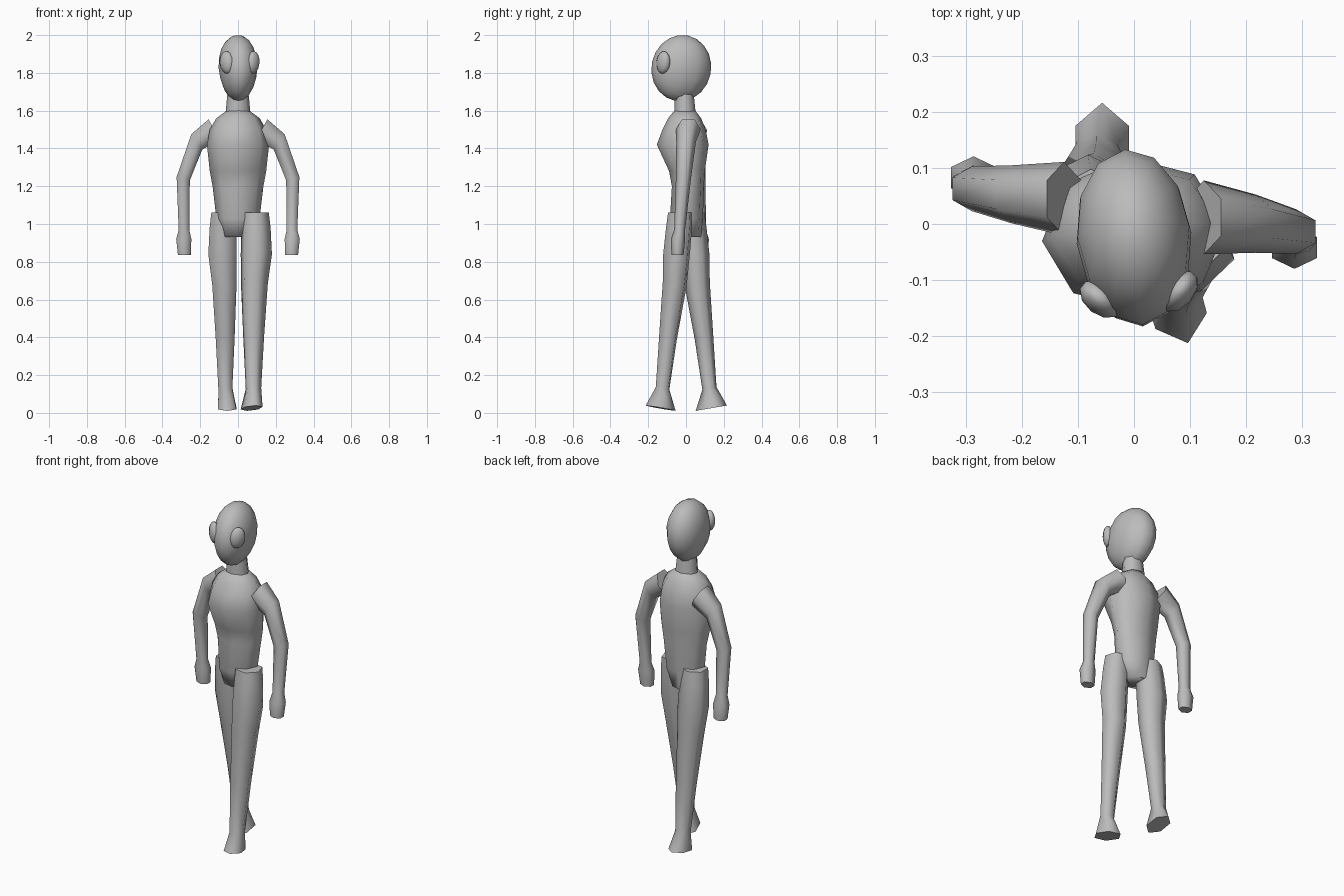
import bpy, bmesh
from math import sin, cos, pi, radians
from mathutils import Vector, Matrix

if "Cube" in bpy.data.objects:
    bpy.data.objects.remove(bpy.data.objects["Cube"])

grey = bpy.data.materials.new("body grey")
grey.use_nodes = True
TONE = (0.5, 0.5, 0.5, 1)
grey.diffuse_color = TONE
grey.node_tree.nodes["Principled BSDF"].inputs["Base Color"].default_value = TONE


def finish(name, bm, angle=75):
    bmesh.ops.recalc_face_normals(bm, faces=bm.faces)
    mesh = bpy.data.meshes.new(name)
    bm.to_mesh(mesh)
    bm.free()
    mesh.materials.append(grey)
    ob = bpy.data.objects.new(name, mesh)
    bpy.context.collection.objects.link(ob)
    bpy.ops.object.select_all(action='DESELECT')
    ob.select_set(True)
    bpy.context.view_layer.objects.active = ob
    bpy.ops.object.shade_smooth_by_angle(angle=radians(angle))
    return ob


def loft(name, rings, sides):
    """Skin rings of (centre, half width, half depth, rotation matrix)."""
    bm = bmesh.new()
    loops = []
    for centre, w, d, rot in rings:
        if sides == 6:
            w /= cos(pi / 6)
        pts = [Vector((w * sin(2 * pi * i / sides), -d * cos(2 * pi * i / sides), 0))
               for i in range(sides)]
        loops.append([bm.verts.new(Vector(centre) + rot @ p) for p in pts])
    for a, b in zip(loops, loops[1:]):
        for i in range(sides):
            j = (i + 1) % sides
            bm.faces.new((a[i], a[j], b[j], b[i]))
    bm.faces.new(loops[0])
    bm.faces.new(loops[-1])
    return finish(name, bm)


def ellipsoid(name, radii, matrix, u, v, chin=0):
    bm = bmesh.new()
    bmesh.ops.create_uvsphere(bm, u_segments=u, v_segments=v, radius=1)
    for p in bm.verts:
        k = 1 + chin * p.co.z
        p.co = Vector((p.co.x * radii[0] * k, p.co.y * radii[1], p.co.z * radii[2]))
    bm.transform(matrix)
    return finish(name, bm, 180)


# Torso: height, half width, front y, back y
flat = Matrix.Rotation(0.08, 3, 'Z')
torso = [(0.93, 0.08, -0.05, 0.08), (1.03, 0.115, -0.085, 0.09), (1.2, 0.135, -0.075, 0.095),
         (1.28, 0.15, -0.09, 0.1), (1.42, 0.165, -0.155, 0.12), (1.5, 0.15, -0.125, 0.105),
         (1.56, 0.115, -0.095, 0.08), (1.6, 0.06, -0.062, 0.05)]
loft("torso", [((-0.01 if z < 1 else 0, (f + b) / 2, z), w, (b - f) / 2, flat)
               for z, w, f, b in torso], 8)

# Neck
loft("neck", [((0, -0.005, 1.57), 0.068, 0.058, flat), ((0, -0.01, 1.7), 0.055, 0.05, flat)], 8)

# Head and eyes, turned slightly to one side
head = Matrix.Translation((0, -0.025, 1.825)) @ Matrix.Rotation(0.1, 4, 'Z')
ellipsoid("head", (0.103, 0.159, 0.176), head @ Matrix.Rotation(-0.2, 4, 'X'), 12, 10, 0.08)
for side, label in ((1, "left"), (-1, "right")):
    spot = (head @ Matrix.Translation((side * 0.07, -0.103, 0.03))
            @ Matrix.Rotation(side * 0.75, 4, 'Z') @ Matrix.Rotation(side * 0.15, 4, 'Y'))
    ellipsoid(label + "_eye", (0.043, 0.028, 0.06), spot, 10, 8)

# Legs: height, centre x, centre y, half width, half depth, mirrored into a stride
leg = [(1.06, 0.085, 0.03, 0.064, 0.068), (0.98, 0.088, 0.037, 0.07, 0.072),
       (0.84, 0.09, 0.05, 0.075, 0.074), (0.68, 0.08, 0.06, 0.064, 0.067),
       (0.4, 0.076, 0.095, 0.05, 0.05), (0.13, 0.075, 0.124, 0.037, 0.038),
       (0.025, 0.073, 0.134, 0.048, 0.084)]
for side, turn, label in ((1, 0.3, "left"), (-1, 0.0, "right")):
    rings = []
    for z, x, y, w, d in leg:
        tilt = Matrix.Rotation(-0.17 * side, 3, 'X') if z < 0.7 else Matrix.Identity(3)
        x += 0.007 if side > 0 else -0.008
        if z < 0.1:
            x -= 0.008
        rings.append(((side * x, -side * y, z), w, d, Matrix.Rotation(turn, 3, 'Z') @ tilt))
    loft(label + "_leg", rings, 6)

# Arms: centre x, swing fraction, height, half width, half depth, lean
arm = [(0.125, 0, 1.5, 0.062, 0.066, 1.05), (0.218, 0.2, 1.435, 0.05, 0.052, 0.95),
       (0.29, 0.45, 1.24, 0.036, 0.04, 0.25), (0.286, 0.8, 0.97, 0.028, 0.029, 0),
       (0.287, 0.95, 0.92, 0.04, 0.038, 0), (0.284, 1, 0.835, 0.034, 0.032, 0)]
for side, start, end, label in ((1, 0.012, -0.045, "left"), (-1, 0.045, 0.085, "right")):
    loft(label + "_arm", [((side * x, start + (end - start) * t, z), w, d,
                           Matrix.Rotation(-side * lean, 3, 'Y'))
                          for x, t, z, w, d, lean in arm], 6)
